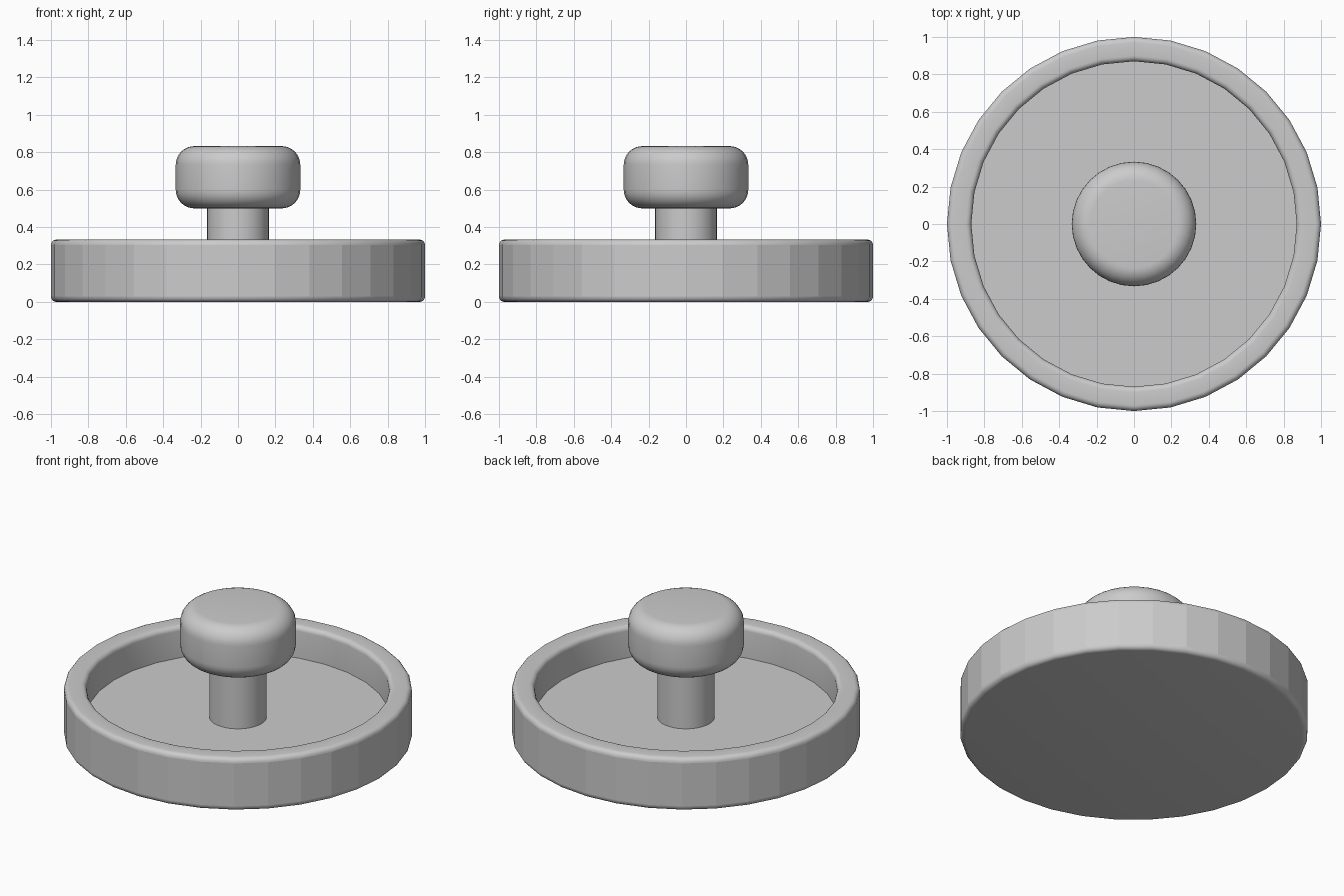
import bpy
import bmesh
import math

SIDES = 32

cube = bpy.data.objects.get("Cube")
if cube:
    bpy.data.objects.remove(cube, do_unlink=True)

# One plain grey for the whole piece
grey = bpy.data.materials.new("plain grey")
grey.use_nodes = True
color = (0.6, 0.6, 0.6, 1)
grey.diffuse_color = color
grey.node_tree.nodes["Principled BSDF"].inputs["Base Color"].default_value = color


def corner(r, z, radius, start, steps=5):
    """Quarter arc rounding a profile corner, turning counter-clockwise; r, z is the arc centre."""
    angles = [math.radians(start + 90 * i / steps) for i in range(steps + 1)]
    return [(r + radius * math.cos(a), z + radius * math.sin(a)) for a in angles]


def lathe(name, profile):
    """Turn a profile, running from bottom axis to top axis, around z."""
    bm = bmesh.new()
    rings = []
    for r, z in profile:
        rings.append([bm.verts.new((r * math.sin(2 * math.pi * i / SIDES),
                                    -r * math.cos(2 * math.pi * i / SIDES), z))
                      for i in range(SIDES)])
    for low, high in zip(rings, rings[1:]):
        for i in range(SIDES):
            j = (i + 1) % SIDES
            bm.faces.new((low[i], low[j], high[j], high[i]))
    # Close both ends with flat caps
    bm.faces.new(rings[0][::-1])
    bm.faces.new(rings[-1])
    bmesh.ops.recalc_face_normals(bm, faces=bm.faces)
    mesh = bpy.data.meshes.new(name)
    bm.to_mesh(mesh)
    bm.free()
    mesh.materials.append(grey)
    obj = bpy.data.objects.new(name, mesh)
    bpy.context.collection.objects.link(obj)
    bpy.ops.object.select_all(action="DESELECT")
    obj.select_set(True)
    bpy.context.view_layer.objects.active = obj
    bpy.ops.object.shade_smooth_by_angle(angle=math.radians(30))
    return obj


# Shallow round dish with softened rim and foot
edge = 0.03
outer, inner, rim, floor = 1.0, 0.87, 0.333, 0.133
dish = lathe("dish",
             corner(outer - edge, edge, edge, -90)
             + corner(outer - edge, rim - edge, edge, 0)
             + corner(inner + edge, rim - edge, edge, 90)
             + [(inner, floor)])
# The outer wall is faceted
for face in dish.data.polygons:
    c = face.center
    if math.hypot(c.x, c.y) > inner + edge and abs(face.normal.z) < 0.01:
        face.use_smooth = False

# Central stem
lathe("stem", [(0.165, floor), (0.165, 0.52)])

# Rounded knob on top of the stem
soft = 0.1
lathe("knob", corner(0.333 - soft, 0.5 + soft, soft, -90, 8)
      + corner(0.333 - soft, 0.833 - soft, soft, 0, 8))
